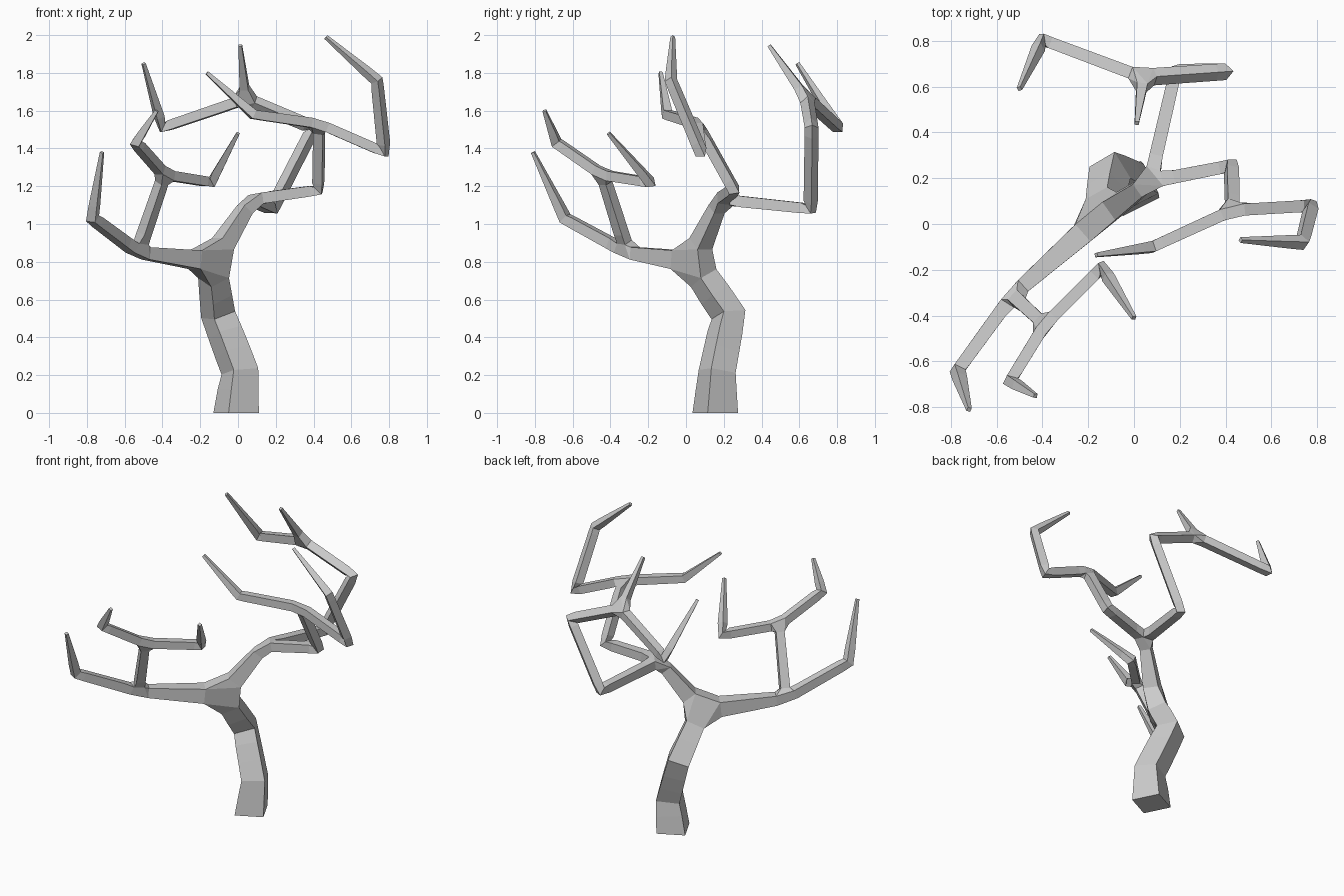
import bpy

if "Cube" in bpy.data.objects:
    bpy.data.objects.remove(bpy.data.objects["Cube"])

verts, edges, radii = [], [], []


def grow(parent, *nodes):
    """Chain nodes (x, y, z, half-width) onto a parent node; return the last index."""
    for x, y, z, r in nodes:
        verts.append((x, y, z))
        radii.append(r)
        if parent is not None:
            edges.append((parent, len(verts) - 1))
        parent = len(verts) - 1
    return parent


# Trunk up to the main fork
fork = grow(None, (-0.01, 0.155, 0.0, 0.09), (0.01, 0.165, 0.22, 0.073),
            (-0.105, 0.225, 0.52, 0.067), (-0.14, 0.035, 0.80, 0.055))

# Left limb, with its outer end and the forked upright
left = grow(fork, (-0.53, -0.31, 0.85, 0.030))
grow(left, (-0.77, -0.64, 1.03, 0.027), (-0.72, -0.81, 1.38, 0.009))
left_up = grow(left, (-0.39, -0.44, 1.26, 0.026))
grow(left_up, (-0.54, -0.685, 1.43, 0.025), (-0.43, -0.75, 1.60, 0.009))
grow(left_up, (-0.14, -0.19, 1.22, 0.025), (0.0, -0.41, 1.48, 0.009))

# Right limb
right = grow(fork, (0.07, 0.185, 1.13, 0.030))

# Right limb: front bough
bough = grow(right, (0.425, 0.255, 1.18, 0.027), (0.43, 0.06, 1.53, 0.026))
grow(bough, (0.08, -0.10, 1.58, 0.024), (-0.165, -0.135, 1.80, 0.009))
grow(bough, (0.775, 0.08, 1.38, 0.026), (0.735, -0.08, 1.76, 0.024),
     (0.465, -0.07, 1.99, 0.009))

# Right limb: rear bough
rear = grow(right, (0.18, 0.66, 1.08, 0.027), (0.40, 0.665, 1.51, 0.026),
            (0.04, 0.64, 1.66, 0.027))
grow(rear, (-0.40, 0.805, 1.51, 0.025), (-0.50, 0.59, 1.85, 0.009))
grow(rear, (0.012, 0.44, 1.945, 0.009))

# Square-section skin over the branch skeleton
mesh = bpy.data.meshes.new("bare_tree")
mesh.from_pydata(verts, edges, [])
tree = bpy.data.objects.new("bare_tree", mesh)
bpy.context.collection.objects.link(tree)
skin = tree.modifiers.new("skin", 'SKIN')
for i, r in enumerate(radii):
    sv = mesh.skin_vertices[0].data[i]
    sv.radius = (r, r)
    sv.use_root = (i == 0)

# Bake the skin and level the foot of the trunk
bpy.context.view_layer.update()
baked = bpy.data.meshes.new_from_object(
    tree.evaluated_get(bpy.context.evaluated_depsgraph_get()))
tree.modifiers.clear()
tree.data = baked
for v in baked.vertices:
    if v.co.z < 0.05:
        v.co.z = 0.0
for p in baked.polygons:
    p.use_smooth = False
